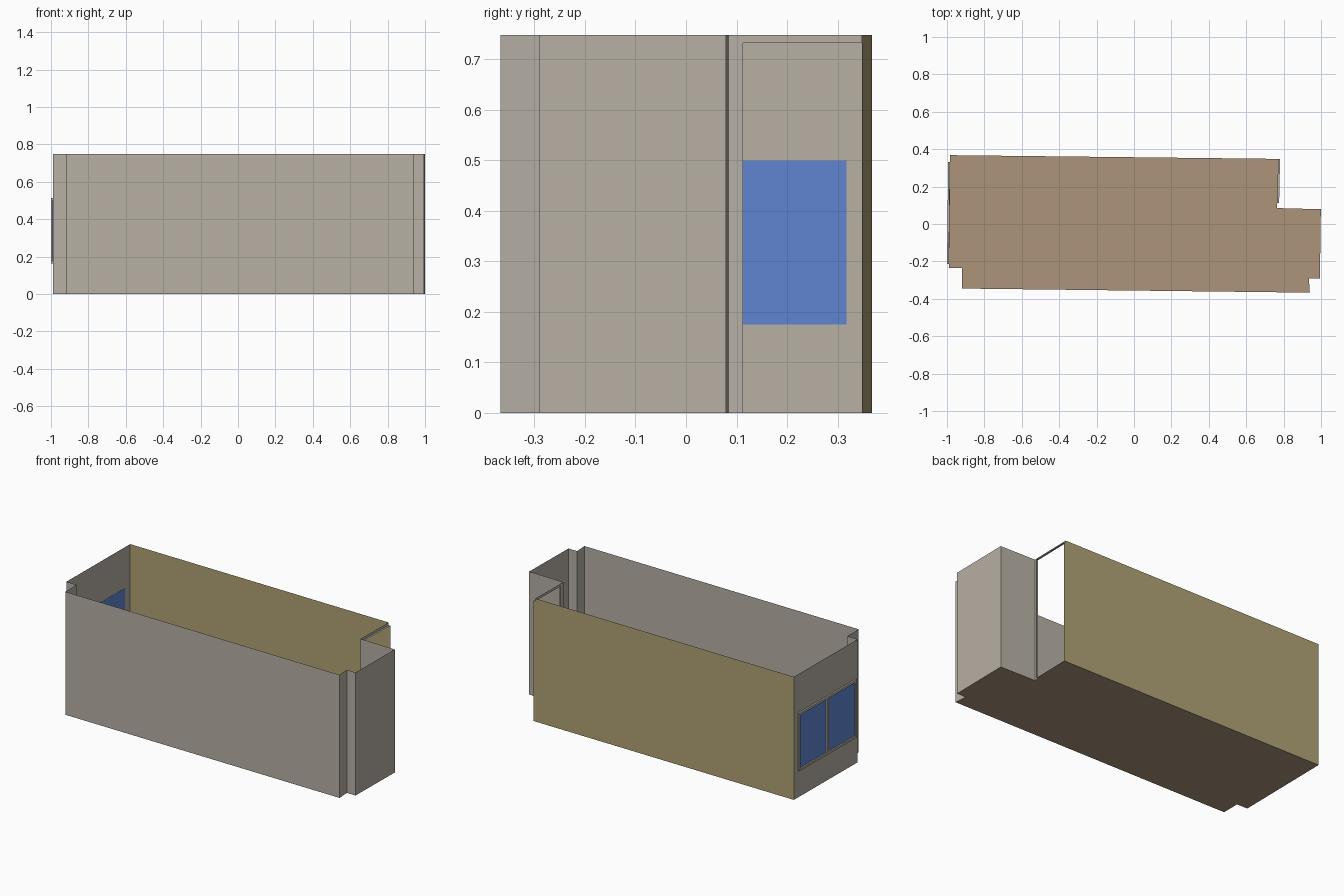
import bpy
from mathutils import Vector

if "Cube" in bpy.data.objects:
    bpy.data.objects.remove(bpy.data.objects["Cube"])

H = 0.748        # wall height
DOOR_Z = 0.732   # door opening height


def material(name, r, g, b):
    def lin(v):
        v /= 255
        return v / 12.92 if v <= 0.04045 else ((v + 0.055) / 1.055) ** 2.4
    m = bpy.data.materials.new(name)
    m.diffuse_color = (lin(r), lin(g), lin(b), 1)
    m.use_nodes = True
    m.node_tree.nodes["Principled BSDF"].inputs["Base Color"].default_value = m.diffuse_color
    return m


GREY = material("warm grey paint", 183, 176, 165)
YELLOW = material("ochre paint", 177, 163, 119)
WOOD = material("brown floor", 172, 147, 122)
BLUE = material("blue glass", 94, 133, 207)


def make(name, verts, faces, mat):
    me = bpy.data.meshes.new(name)
    me.from_pydata(verts, [], faces)
    me.materials.append(mat)
    me.update()
    ob = bpy.data.objects.new(name, me)
    bpy.context.collection.objects.link(ob)
    return ob


def wall(name, a, b, mat=GREY, z0=0.0, z1=H):
    """Upright sheet from plan point a to b (counter-clockwise, facing out)."""
    make(name, [(*a, z0), (*b, z0), (*b, z1), (*a, z1)], [(0, 1, 2, 3)], mat)


# Plan corners, counter-clockwise from the front left
front_l, front_r = (-0.92, -0.345), (0.94, -0.367)
notch_r, right_f = (0.935, -0.29), (0.994, -0.291)
right_b, step = (0.999, 0.079), (0.765, 0.085)
jamb_in, jamb_out = (0.766, 0.113), (0.776, 0.113)
back_out, back_in = (0.781, 0.348), (0.770, 0.348)
back_l, left_f, notch_l = (-0.983, 0.368), (-0.990, -0.235), (-0.92, -0.236)

# Floor, running out under the door opening
plan = [front_l, front_r, notch_r, right_f, right_b, step, jamb_in, jamb_out,
        back_out, back_l, left_f, notch_l]
make("floor", [(*p, 0) for p in plan], [tuple(range(len(plan)))], WOOD)

# Walls
wall("front_wall", front_l, front_r)
wall("right_notch_side", front_r, notch_r)
wall("right_notch_face", notch_r, right_f)
wall("right_wall", right_f, right_b)
wall("alcove_wall", right_b, step)
wall("door_side_wall", step, jamb_in)
wall("back_wall", back_in, back_l, YELLOW)
wall("left_wall", back_l, left_f)
wall("left_notch_face", left_f, notch_l)
wall("left_notch_side", notch_l, front_l)

# Door opening: header, jambs and soffit
wall("door_header", jamb_in, back_in, z0=DOOR_Z)
wall("door_jamb", jamb_in, jamb_out, z1=DOOR_Z)
wall("door_jamb_back", back_out, back_in, YELLOW, z1=DOOR_Z)
make("door_soffit", [(*p, DOOR_Z) for p in (jamb_in, back_in, back_out, jamb_out)],
     [(0, 1, 2, 3)], GREY)

# Window on the left wall, boxes given by y range, z range and outward depth
P, Q = Vector(back_l), Vector(left_f)
SIDE = (Q - P).normalized()
OUT = Vector((SIDE.y, -SIDE.x))


def wall_box(name, y0, y1, z0, z1, d0, d1, mat):
    verts = []
    for z in (z0, z1):
        for y, d in ((y0, d0), (y0, d1), (y1, d1), (y1, d0)):
            p = P + (Q - P) * ((y - P.y) / (Q.y - P.y)) + OUT * d
            verts.append((p.x, p.y, z))
    faces = [(0, 3, 2, 1), (4, 5, 6, 7)]
    faces += [(i, (i + 1) % 4, (i + 1) % 4 + 4, i + 4) for i in range(4)]
    make(name, verts, faces, mat)


Y0, Y1, Z0, Z1 = -0.215, 0.331, 0.162, 0.514   # frame outside
G0, G1, GZ0, GZ1 = -0.202, 0.318, 0.175, 0.500  # glass
MID, M = (G0 + G1) / 2, 0.007                   # mullion
D = 0.010
wall_box("window_sill", Y0, Y1, Z0, GZ0, 0.0, D, GREY)
wall_box("window_head", Y0, Y1, GZ1, Z1, 0.0, D, GREY)
for name, a, b in (("window_stile_front", Y0, G0), ("window_mullion", MID - M, MID + M),
                   ("window_stile_back", G1, Y1)):
    wall_box(name, a, b, GZ0, GZ1, 0.002, D, GREY)
wall_box("window_glass", G0, G1, GZ0, GZ1, -0.001, 0.002, BLUE)
